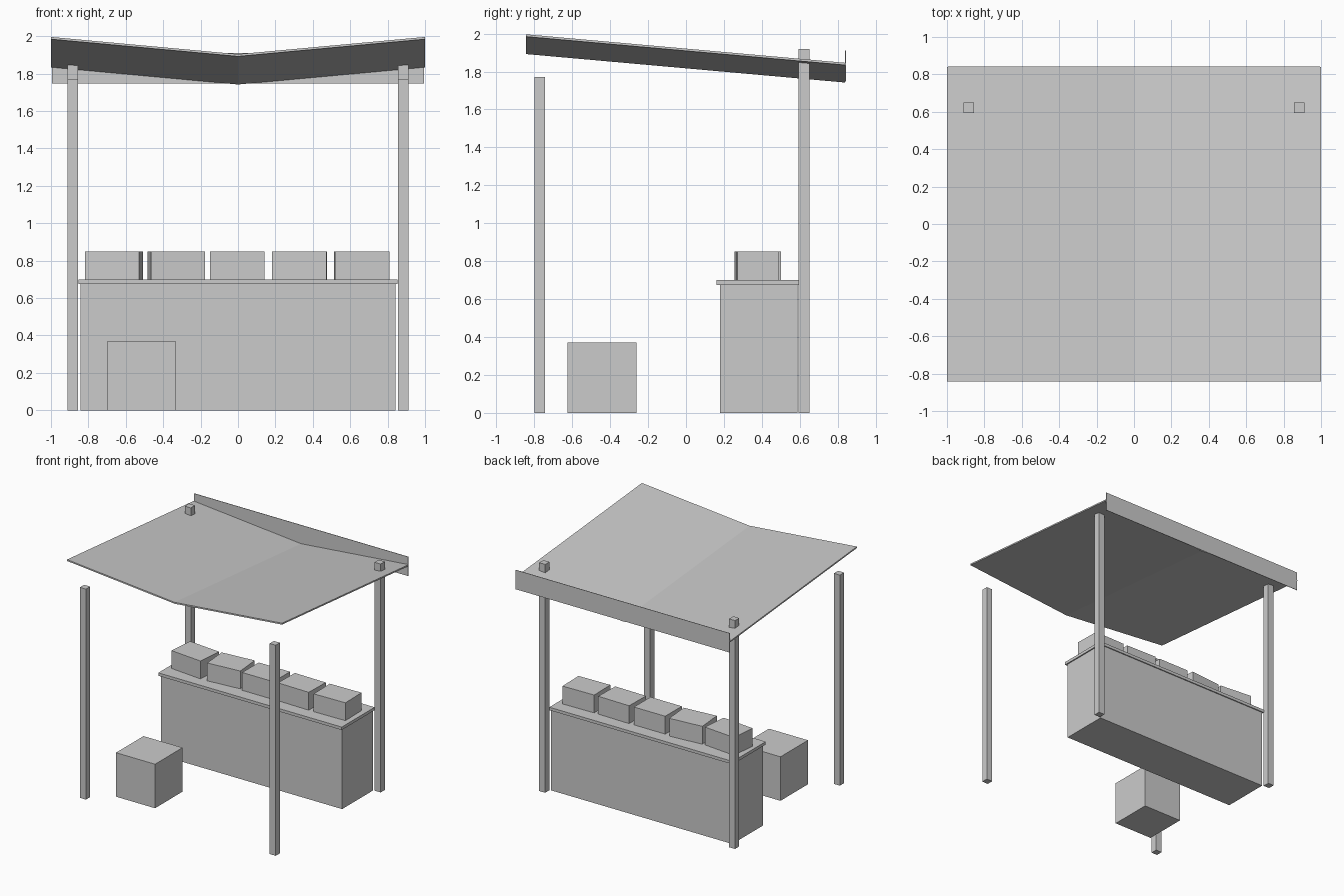
import bpy, bmesh, math

if "Cube" in bpy.data.objects:
    bpy.data.objects.remove(bpy.data.objects["Cube"])

# One flat grey for the whole stall
grey = bpy.data.materials.new("plain_grey")
grey.diffuse_color = (0.6, 0.6, 0.6, 1)
grey.use_nodes = True
grey.node_tree.nodes["Principled BSDF"].inputs["Base Color"].default_value = grey.diffuse_color


def finish(name, bm):
    bmesh.ops.recalc_face_normals(bm, faces=bm.faces)
    mesh = bpy.data.meshes.new(name)
    bm.to_mesh(mesh)
    bm.free()
    mesh.materials.append(grey)
    obj = bpy.data.objects.new(name, mesh)
    bpy.context.collection.objects.link(obj)
    return obj


def box(name, x, y, z, turn=0):
    """Box from (min, max) ranges, optionally turned about its upright axis."""
    bm = bmesh.new()
    bmesh.ops.create_cube(bm, size=1)
    bmesh.ops.scale(bm, vec=[r[1] - r[0] for r in (x, y, z)], verts=bm.verts)
    obj = finish(name, bm)
    obj.location = [(r[0] + r[1]) / 2 for r in (x, y, z)]
    obj.rotation_euler.z = math.radians(turn)
    return obj


# Corner posts: short at the front, tall ones poking through the roof at the back
for side, cx in (("left", -0.883), ("right", 0.883)):
    xs = (cx - 0.028, cx + 0.028)
    box("front_post_" + side, xs, (-0.80, -0.744), (0, 1.77))
    box("back_post_" + side, xs, (0.594, 0.65), (0, 1.92))

# Counter
box("counter_body", (-0.843, 0.843), (0.18, 0.588), (0, 0.675))
box("counter_top", (-0.853, 0.853), (0.16, 0.597), (0.675, 0.70))

# Crates on the counter, some slightly turned
for i, (cx, turn) in enumerate([(-0.663, -5.5), (-0.33, 5), (-0.003, 0),
                                (0.329, -1.2), (0.662, 1.2)]):
    box(f"crate_{i + 1}", (cx - 0.1455, cx + 0.1455), (0.268, 0.488),
        (0.70, 0.85), turn)

# Seat block behind the counter
box("seat_block", (-0.697, -0.334), (-0.625, -0.26), (0, 0.37))

# Roof: shallow valley profile, sloping down towards the back
T = 0.012
profile = [(-1, 0), (0, -0.092), (1, 0), (1, -T), (0, -0.092 - T), (-1, -T)]
bm = bmesh.new()
rings = [[bm.verts.new((px, y, top + pz)) for px, pz in profile]
         for y, top in ((-0.843, 1.996), (0.839, 1.846))]
for i in range(6):
    j = (i + 1) % 6
    bm.faces.new((rings[0][i], rings[0][j], rings[1][j], rings[1][i]))
for r in rings:
    bm.faces.new((r[0], r[1], r[4], r[5]))
    bm.faces.new((r[1], r[2], r[3], r[4]))
finish("roof", bm)

# Thin fascia board along the back edge of the roof
box("roof_fascia", (-0.995, 0.995), (0.839, 0.843), (1.748, 1.91))
